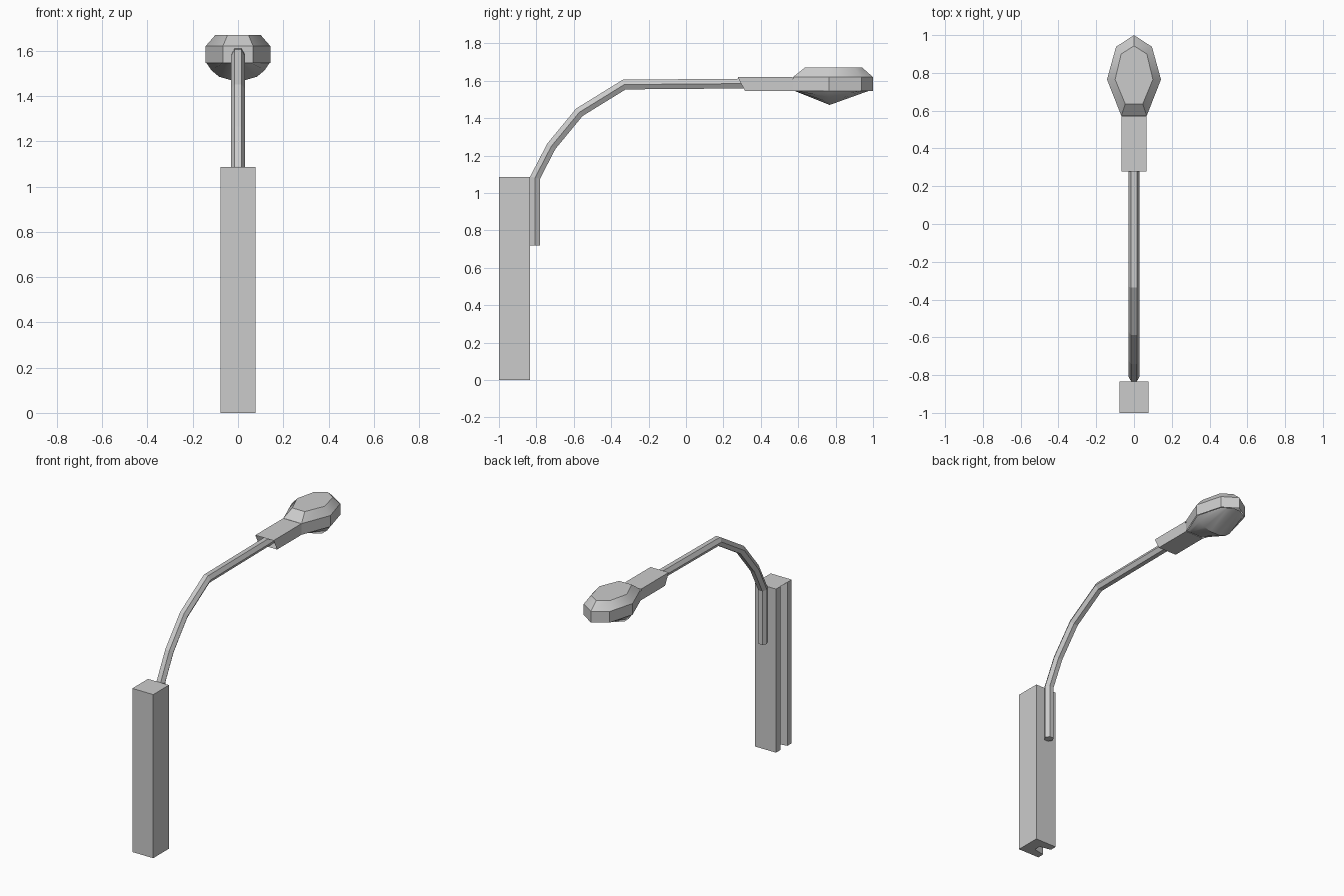
import bpy, bmesh, math
from mathutils import Vector

if "Cube" in bpy.data.objects:
    bpy.data.objects.remove(bpy.data.objects["Cube"])


def make(name, verts, faces, smooth=None):
    me = bpy.data.meshes.new(name)
    me.from_pydata(verts, [], faces)
    bm = bmesh.new()
    bm.from_mesh(me)
    bmesh.ops.recalc_face_normals(bm, faces=bm.faces)
    bm.to_mesh(me)
    bm.free()
    ob = bpy.data.objects.new(name, me)
    bpy.context.collection.objects.link(ob)
    if smooth:
        bpy.ops.object.select_all(action='DESELECT')
        ob.select_set(True)
        bpy.context.view_layer.objects.active = ob
        bpy.ops.object.shade_smooth_by_angle(angle=math.radians(smooth))
    return ob


def loft(rings, closed=True):
    """Flatten rings of points and bridge neighbours with quads."""
    n = len(rings[0])
    verts = [p for r in rings for p in r]
    faces = [(i * n + j, i * n + (j + 1) % n, (i + 1) * n + (j + 1) % n, (i + 1) * n + j)
             for i in range(len(rings) - 1) for j in range(n if closed else n - 1)]
    return verts, faces


def mirrored(half):
    """Half outline from +x back corner to the tip, mirrored to -x."""
    return half + [(-x, y) for x, y in reversed(half) if x > 0]


# Post: square shaft with a tapered groove down its -x side, under a full top
W, Y0, Y1, H = 0.077, -1.0, -0.835, 1.087
section = [(W, Y0), (W, Y1), (-W, Y1), (-W, -0.88),
           (0.0, -0.895), (0.0, -0.94), (-W, -0.955), (-W, Y0)]
v, f = loft([[(x, y, z) for x, y in section] for z in (0, H)])
f += [tuple(range(8)), (8, 9, 10, 11, 14, 15), (11, 12, 13, 14)]
make("post", v, f)

# Arm: six-sided pipe swept along a bent path, mitred at each bend
path = [Vector((0, y, z)) for y, z in
        [(-0.807, 0.72), (-0.807, 1.082), (-0.72, 1.25), (-0.57, 1.432),
         (-0.33, 1.58), (0.5, 1.587)]]
R = 0.03
rings = []
for i, p in enumerate(path):
    a = (p - path[max(i - 1, 0)]).normalized()
    b = (path[min(i + 1, len(path) - 1)] - p).normalized()
    t = (a + b).normalized()
    side = Vector((1, 0, 0)).cross(t)
    stretch = 1 / max(t.dot(a), t.dot(b))
    rings.append([p + Vector((R * math.cos(k * math.pi / 3), 0, 0))
                  + side * R * stretch * math.sin(k * math.pi / 3) for k in range(6)])
v, f = loft(rings)
f.append(tuple(range(6)))
make("arm", v, f)

# Neck: open sleeve with a slanted mouth
N, ZB, ZT = 0.067, 1.546, 1.62
v, f = loft([[(-N, yb, ZB), (N, yb, ZB), (N, yt, ZT), (-N, yt, ZT)]
             for yb, yt in ((0.315, 0.277), (0.575, 0.57))])
make("lamp_neck", v, f)

# Lamp housing: seven-sided body with a chamfered top
rim = mirrored([(N, 0.572), (0.143, 0.765), (0.095, 0.938), (0, 1.0)])
top = mirrored([(0.046, 0.635), (0.1, 0.765), (0.068, 0.9), (0, 0.943)])
v, f = loft([[(x, y, ZB) for x, y in rim], [(x, y, ZT) for x, y in rim],
             [(x, y, 1.67) for x, y in top]])
f.append(tuple(range(14, 21)))
make("lamp_housing", v, f, 35)

# Lens: rounded ridge across the middle running flat to both ends of the rim
cols = [-1, -0.85, -0.6, -0.25, 0.25, 0.6, 0.85, 1]
mid_z = [0, 0.032, 0.061, 0.075]
mid_z += mid_z[::-1]
back = [(c * 0.065, 0.58, ZB) for c in cols]
mid = [(c * 0.139, 0.768, ZB - d) for c, d in zip(cols, mid_z)]
front = [(c * 0.092, 0.99 - 0.053 * abs(c), ZB) for c in cols]
v, f = loft([back, mid, front], closed=False)
make("lamp_lens", v, f, 40)
